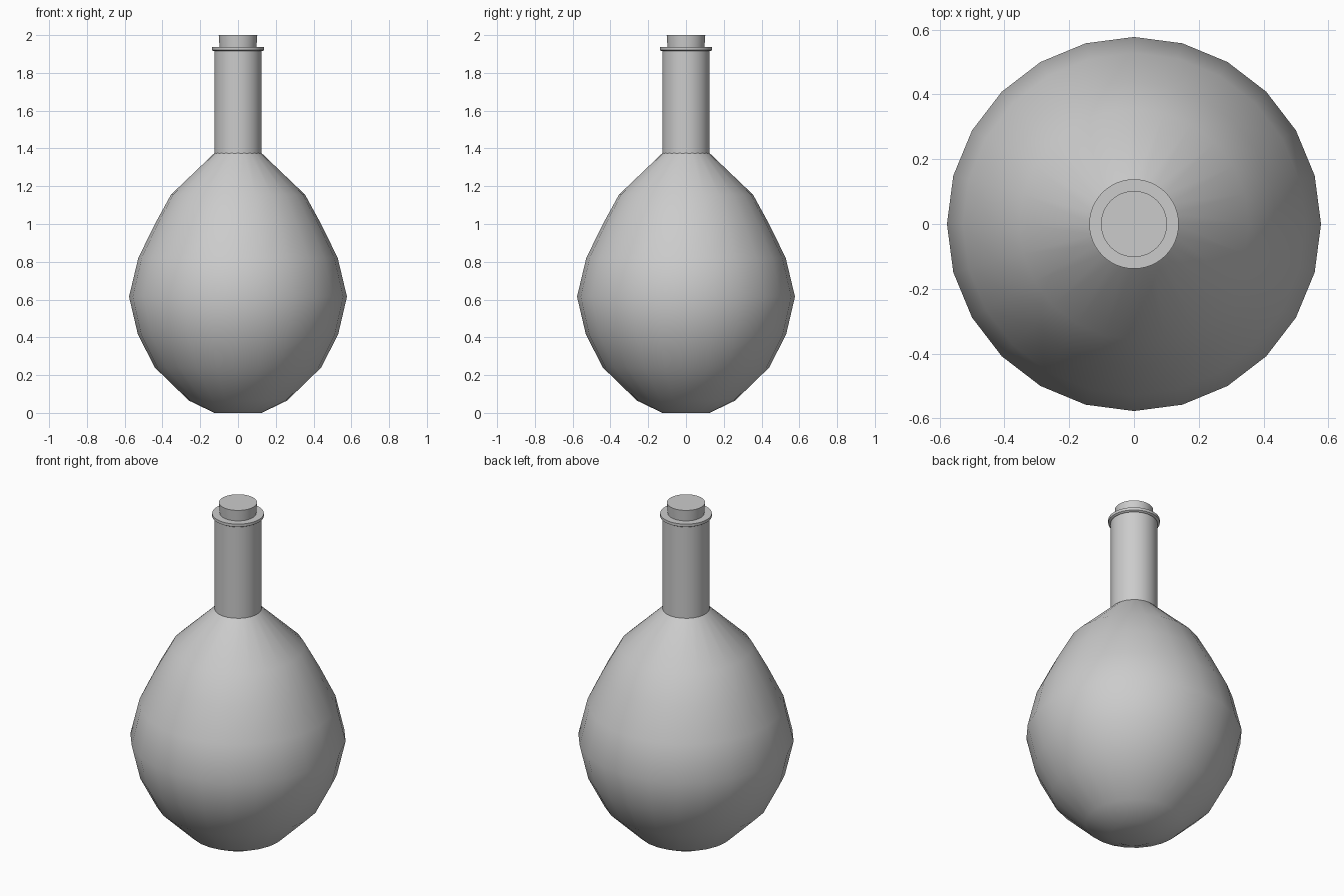
import bpy
import math

cube = bpy.data.objects.get("Cube")
if cube:
    bpy.data.objects.remove(cube, do_unlink=True)

# One grey for the whole flask
grey = bpy.data.materials.new("plain grey")
grey.use_nodes = True
colour = (0.6, 0.6, 0.6, 1)
grey.diffuse_color = colour
grey.node_tree.nodes["Principled BSDF"].inputs["Base Color"].default_value = colour


def lathe(name, profile, sides, sharp_angle):
    """Turn a (radius, height) profile around z, closed by flat caps."""
    verts, faces = [], []
    for r, z in profile:
        for i in range(sides):
            a = math.tau * i / sides
            verts.append((r * math.cos(a), r * math.sin(a), z))
    for k in range(len(profile) - 1):
        low, high = k * sides, (k + 1) * sides
        for i in range(sides):
            j = (i + 1) % sides
            faces.append((low + i, low + j, high + j, high + i))
    faces.append(tuple(reversed(range(sides))))
    faces.append(tuple(range(len(verts) - sides, len(verts))))
    mesh = bpy.data.meshes.new(name)
    mesh.from_pydata(verts, [], faces)
    mesh.materials.append(grey)
    obj = bpy.data.objects.new(name, mesh)
    bpy.context.collection.objects.link(obj)
    bpy.ops.object.select_all(action="DESELECT")
    obj.select_set(True)
    bpy.context.view_layer.objects.active = obj
    bpy.ops.object.shade_smooth_by_angle(angle=math.radians(sharp_angle))
    return obj


# Rounded belly
lathe("body", [(0.125, 0), (0.26, 0.065), (0.44, 0.24), (0.53, 0.415),
               (0.577, 0.615), (0.528, 0.82), (0.44, 1.0), (0.355, 1.155),
               (0.125, 1.375)], 24, 42)

# Straight neck
lathe("neck", [(0.125, 1.37), (0.125, 1.92)], 48, 30)

# Thin lip around the mouth
lathe("lip", [(0.13, 1.915), (0.138, 1.92), (0.138, 1.936)], 48, 30)

# Slightly tapered stopper
lathe("stopper", [(0.097, 1.93), (0.102, 2.0)], 48, 30)
